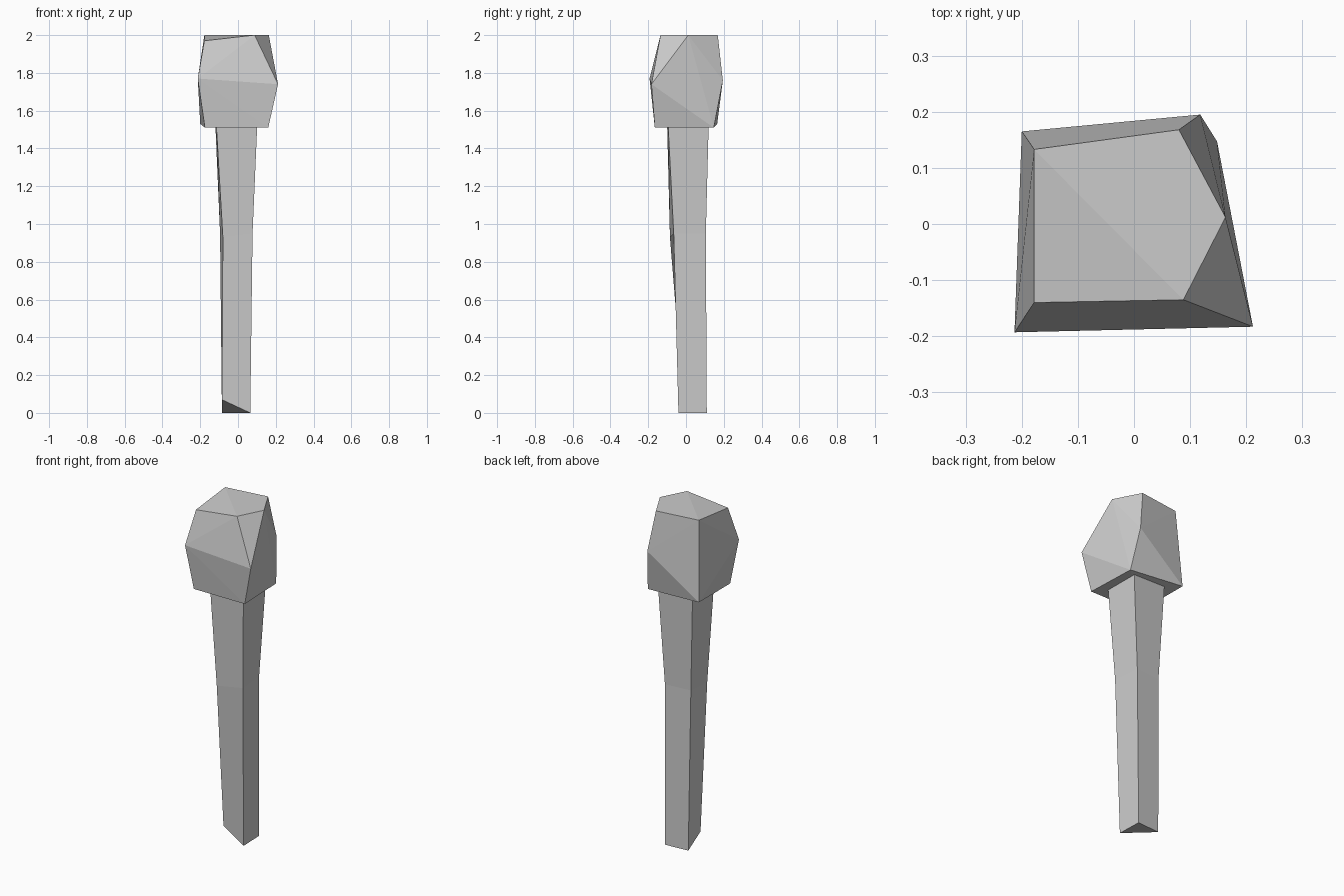
import bpy
import bmesh

if "Cube" in bpy.data.objects:
    bpy.data.objects.remove(bpy.data.objects["Cube"], do_unlink=True)

# Single stone-grey material
stone = bpy.data.materials.new("stone_grey")
stone.use_nodes = True
grey = (0.6, 0.6, 0.6, 1.0)
stone.diffuse_color = grey
bsdf = stone.node_tree.nodes["Principled BSDF"]
bsdf.inputs["Base Color"].default_value = grey
bsdf.inputs["Roughness"].default_value = 0.9


def finish(bm, name):
    """Turn a bmesh into a flat-shaded object."""
    bmesh.ops.recalc_face_normals(bm, faces=bm.faces)
    mesh = bpy.data.meshes.new(name)
    bm.to_mesh(mesh)
    bm.free()
    mesh.materials.append(stone)
    obj = bpy.data.objects.new(name, mesh)
    bpy.context.collection.objects.link(obj)
    return obj


def chiselled_block(name, points):
    """Rough faceted block wrapped around its corner points."""
    bm = bmesh.new()
    for p in points:
        bm.verts.new(p)
    bmesh.ops.convex_hull(bm, input=bm.verts)
    bmesh.ops.dissolve_limit(bm, angle_limit=0.02, verts=bm.verts, edges=bm.edges)
    return finish(bm, name)


def lofted_shaft(name, rings):
    """Four-sided shaft through a stack of corner rings."""
    bm = bmesh.new()
    loops = [[bm.verts.new(p) for p in ring] for ring in rings]
    for low, high in zip(loops, loops[1:]):
        for i in range(4):
            j = (i + 1) % 4
            bm.faces.new((low[i], low[j], high[j], high[i]))
    bm.faces.new(loops[0][::-1])
    bm.faces.new(loops[-1])
    return finish(bm, name)


# Head: crown, shoulder corners and underside
crown = [(-0.178, -0.14, 1.97), (0.088, -0.135, 2), (0.163, 0.012, 2),
         (0.08, 0.168, 2), (-0.178, 0.133, 2)]
shoulder = [(-0.213, -0.193, 1.77), (0.212, -0.183, 1.74), (0.118, 0.195, 1.76)]
underside = [(-0.175, -0.165, 1.51), (0.16, -0.165, 1.51),
             (0.148, 0.147, 1.51), (-0.2, 0.165, 1.53)]
chiselled_block("head", crown + shoulder + underside)

# Handle: rings ordered front right side, front left side, back left, back right
foot = [(-0.085, -0.015, 0.07), (0.065, -0.04, 0), (0.06, 0.11, 0), (-0.085, 0.1, 0)]
middle = [(-0.08, -0.085, 0.93), (0.077, -0.065, 0.95),
          (0.065, 0.105, 0.95), (-0.095, 0.09, 0.95)]
neck = [(-0.115, -0.1, 1.53), (0.102, -0.095, 1.53),
        (0.1, 0.12, 1.53), (-0.12, 0.11, 1.53)]
lofted_shaft("handle", [foot, middle, neck])
